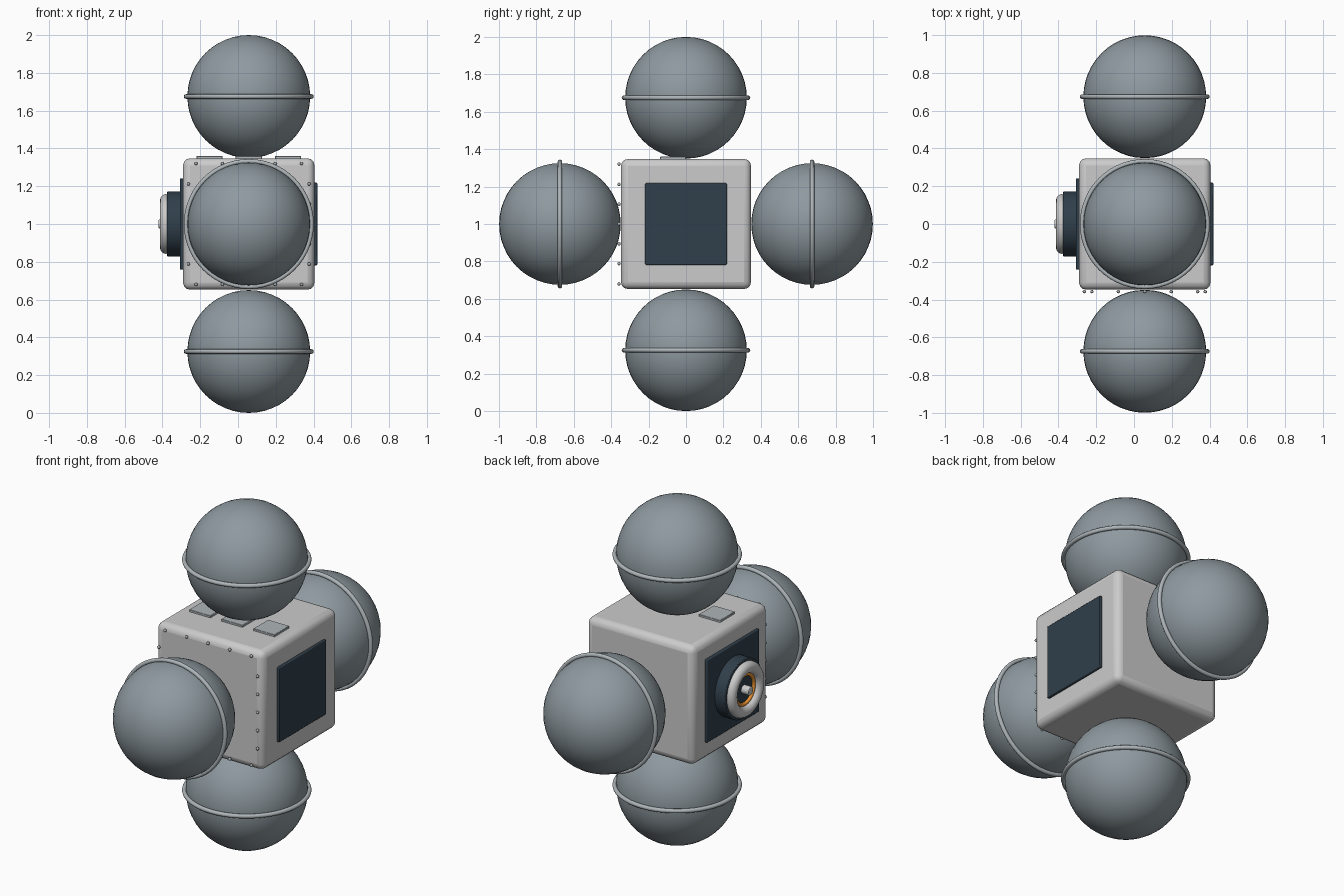
import bpy
from math import pi, radians

if "Cube" in bpy.data.objects:
    bpy.data.objects.remove(bpy.data.objects["Cube"])

CX, CZ = 0.057, 1.0      # centre of the cube body
HALF = 0.348             # half side of the cube body


def material(name, rgb):
    m = bpy.data.materials.new(name)
    m.diffuse_color = (*rgb, 1)
    m.use_nodes = True
    m.node_tree.nodes["Principled BSDF"].inputs["Base Color"].default_value = m.diffuse_color
    return m


HULL = material("hull_grey", (0.58, 0.59, 0.60))
TANK = material("tank_grey", (0.27, 0.32, 0.35))
TRIM = material("trim_grey", (0.42, 0.46, 0.48))
DARK = material("dark_panel", (0.03, 0.05, 0.07))
WHITE = material("port_white", (0.68, 0.70, 0.71))
ORANGE = material("seal_orange", (0.85, 0.30, 0.03))


def finish(name, mat, smooth=True):
    o = bpy.context.object
    o.name = name
    o.data.materials.append(mat)
    if smooth:
        bpy.ops.object.shade_smooth_by_angle(angle=radians(35))
    return o


def box(name, loc, size, mat, bevel, segments=2):
    bpy.ops.mesh.primitive_cube_add(size=1, location=loc)
    o = bpy.context.object
    o.scale = size
    bpy.ops.object.transform_apply(location=False, rotation=False, scale=True)
    b = o.modifiers.new("bevel", 'BEVEL')
    b.width, b.segments = bevel, segments
    return finish(name, mat)


def ball(name, loc, r, mat, seg=48, rings=24):
    bpy.ops.mesh.primitive_uv_sphere_add(segments=seg, ring_count=rings, radius=r, location=loc)
    return finish(name, mat)


def ring(name, loc, major, minor, mat, rot=(0, 0, 0), minor_seg=12):
    bpy.ops.mesh.primitive_torus_add(major_radius=major, minor_radius=minor, major_segments=56,
                                     minor_segments=minor_seg, location=loc, rotation=rot)
    return finish(name, mat)


def disc_x(name, x0, x1, r, mat, bevel=0.004):
    # cylinder lying along x
    bpy.ops.mesh.primitive_cylinder_add(vertices=48, radius=r, depth=x1 - x0,
                                        location=((x0 + x1) / 2, 0, CZ), rotation=(0, pi / 2, 0))
    b = bpy.context.object.modifiers.new("bevel", 'BEVEL')
    b.width, b.segments, b.limit_method = bevel, 2, 'ANGLE'
    return finish(name, mat)


# Cube body
box("body", (CX, 0, CZ), (2 * HALF,) * 3, HULL, 0.038, 3)

# Four spherical tanks with equator bands
for name, y, z in (("top", 0, 0.675), ("bottom", 0, -0.675),
                   ("front", -0.674, 0), ("back", 0.674, 0)):
    loc = (CX, y, CZ + z)
    ball(name + "_tank", loc, 0.325, TANK)
    ring(name + "_tank_band", loc, 0.332, 0.012, TRIM, (pi / 2 if y else 0, 0, 0))

# Side panels
box("right_panel", (0.407, 0, CZ), (0.026, 0.437, 0.437), DARK, 0.005)
box("left_panel", (-0.294, 0, CZ), (0.026, 0.484, 0.484), DARK, 0.005)

# Docking port on the left side
disc_x("port_collar", -0.375, -0.295, 0.172, DARK)
ring("port_ring", (-0.38, 0, CZ), 0.125, 0.033, WHITE, (0, pi / 2, 0), 16)
ring("port_seal", (-0.38, 0, CZ), 0.085, 0.010, ORANGE, (0, pi / 2, 0))
disc_x("port_probe", -0.42, -0.37, 0.025, WHITE)

# Hatch tiles on the roof
for i in (-1, 0, 1):
    box(f"roof_tile_{i + 2}", (CX + i * 0.208, -0.07, CZ + HALF + 0.005),
        (0.138, 0.138, 0.014), TRIM, 0.002, 1)

# Rivets around the front face
spots = []
for s in (-1, 1):
    for k in range(-2, 3):
        spots.append((k * 0.14, s * 0.32))
        spots.append((s * 0.32, k * 0.106))
for n, (x, z) in enumerate(spots):
    ball(f"rivet_{n + 1}", (CX + x, -0.358, CZ + z), 0.009, TRIM, 10, 6)
